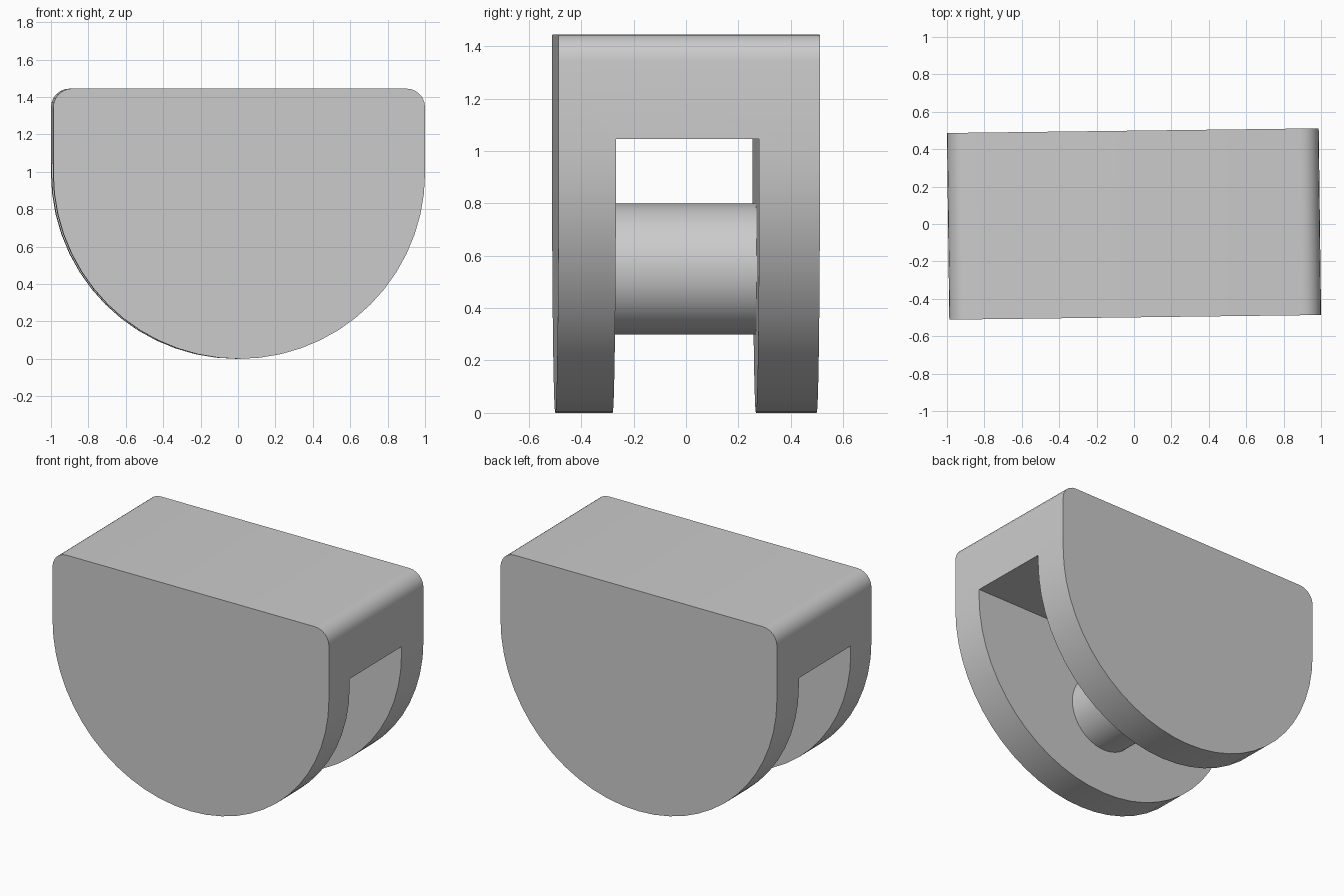
import bpy, bmesh, math
from mathutils import Matrix

if "Cube" in bpy.data.objects:
    bpy.data.objects.remove(bpy.data.objects["Cube"])

TILT = Matrix.Rotation(0.0126, 4, "Z")  # the whole block is turned slightly
HALF_W, HALF_D, TOP = 0.994, 0.499, 1.445
SLOT_FRONT, SLOT_BACK, SLOT_TOP = -0.28, 0.267, 1.045
PIN_Z, PIN_R = 0.55, 0.25

grey = bpy.data.materials.new("grey")
grey.use_nodes = True
colour = (0.6, 0.6, 0.6, 1)
grey.diffuse_color = colour
grey.node_tree.nodes["Principled BSDF"].inputs["Base Color"].default_value = colour


def arc(cx, cz, r, start, end, steps):
    """Points along an arc in the xz plane, angles in degrees."""
    angles = [math.radians(start + (end - start) * i / steps) for i in range(steps + 1)]
    return [(cx + r * math.cos(a), cz + r * math.sin(a)) for a in angles]


def extrude(name, profile, y0, y1):
    """Solid made by pushing an xz profile from y0 to y1."""
    bm = bmesh.new()
    face = bm.faces.new([bm.verts.new((x, y0, z)) for x, z in profile])
    moved = bmesh.ops.extrude_face_region(bm, geom=[face])["geom"]
    verts = [v for v in moved if isinstance(v, bmesh.types.BMVert)]
    bmesh.ops.translate(bm, verts=verts, vec=(0, y1 - y0, 0))
    bmesh.ops.recalc_face_normals(bm, faces=bm.faces)
    mesh = bpy.data.meshes.new(name)
    bm.to_mesh(mesh)
    bm.free()
    mesh.materials.append(grey)
    obj = bpy.data.objects.new(name, mesh)
    obj.matrix_world = TILT
    bpy.context.collection.objects.link(obj)
    return obj


def select_only(obj):
    bpy.ops.object.select_all(action="DESELECT")
    obj.select_set(True)
    bpy.context.view_layer.objects.active = obj


# Body: half round below, rounded corners above
corner = 0.1
profile = arc(0, HALF_W, HALF_W, 180, 360, 28 // 2 * 2)
profile += arc(HALF_W - corner, TOP - corner, corner, 0, 90, 6)
profile += arc(corner - HALF_W, TOP - corner, corner, 90, 180, 6)
body = extrude("body", profile, -HALF_D, HALF_D)

# Slot cut through the body from side to side
box = [(-2, -1), (2, -1), (2, SLOT_TOP), (-2, SLOT_TOP)]
cutter = extrude("slot_cutter", box, SLOT_FRONT, SLOT_BACK)
cutter.hide_render = True
cut = body.modifiers.new("slot", "BOOLEAN")
cut.operation = "DIFFERENCE"
cut.solver = "EXACT"
cut.object = cutter
select_only(body)
bpy.ops.object.modifier_apply(modifier=cut.name)
bpy.data.objects.remove(cutter)

# Pin joining the two plates across the slot
pin = extrude("pin", arc(0, PIN_Z, PIN_R, 0, 360, 48)[:-1], SLOT_FRONT - 0.01, SLOT_BACK + 0.01)

for part in (body, pin):
    select_only(part)
    bpy.ops.object.shade_smooth_by_angle(angle=math.radians(30))
